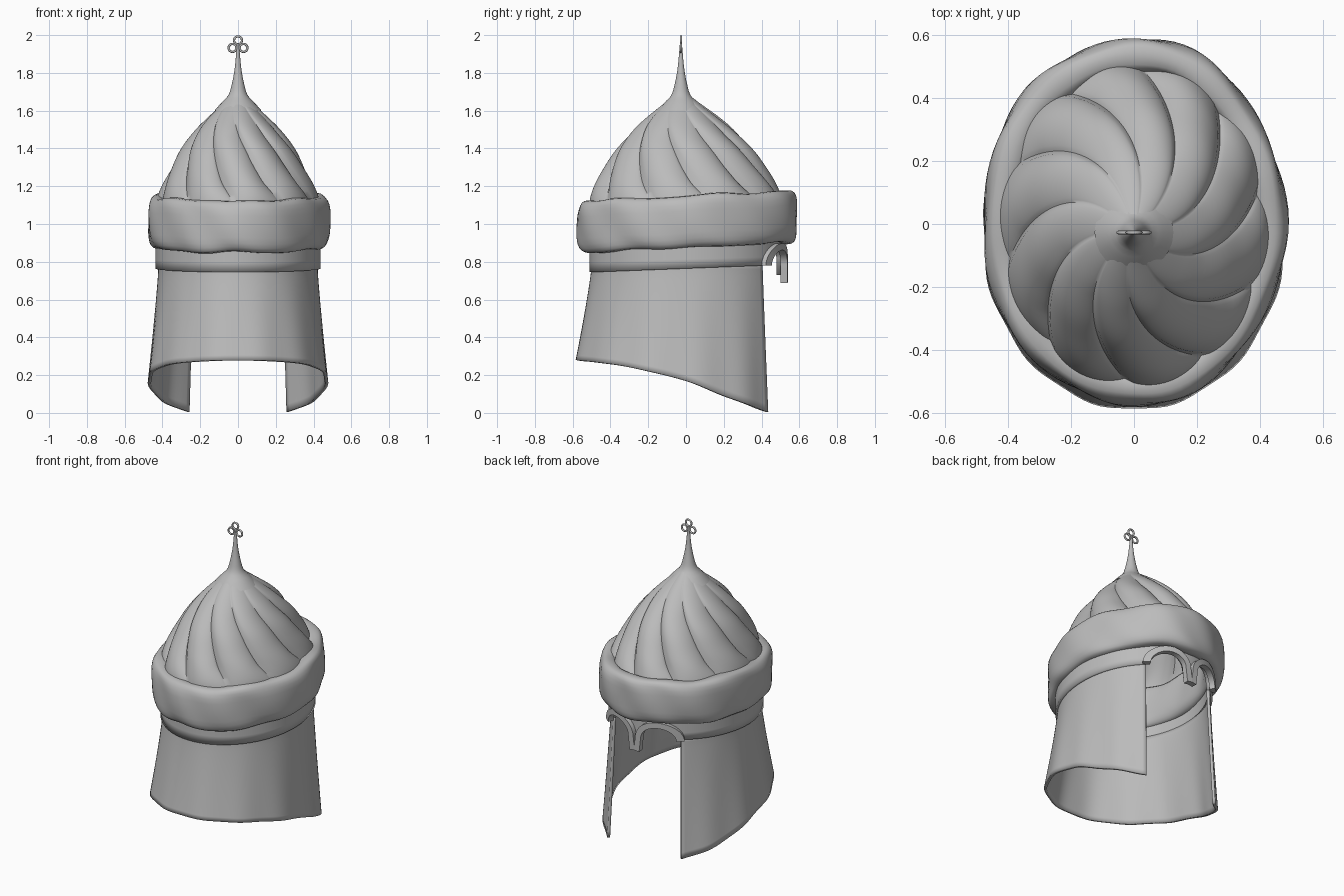
import bpy, math
from math import sin, cos, pi, radians, sqrt

if "Cube" in bpy.data.objects:
    bpy.data.objects.remove(bpy.data.objects["Cube"])

steel = bpy.data.materials.new("plain_grey")
steel.diffuse_color = (0.5, 0.5, 0.5, 1)
steel.use_nodes = True
steel.node_tree.nodes["Principled BSDF"].inputs["Base Color"].default_value = steel.diffuse_color


def finish(ob, angle=40):
    ob.data.materials.clear()
    ob.data.materials.append(steel)
    bpy.ops.object.select_all(action='DESELECT')
    ob.select_set(True)
    bpy.context.view_layer.objects.active = ob
    bpy.ops.object.shade_smooth_by_angle(angle=radians(angle))
    return ob


def surface(name, f, nu, nv, wrap_u=False, wrap_v=False, caps=False, thick=0, angle=40):
    """Grid surface from f(u, v) with u, v in 0..1."""
    cu, cv = (nu if wrap_u else nu + 1), (nv if wrap_v else nv + 1)
    verts = [f(i / nu, j / nv) for i in range(cu) for j in range(cv)]
    idx = lambda i, j: (i % cu) * cv + j % cv
    faces = [(idx(i, j), idx(i + 1, j), idx(i + 1, j + 1), idx(i, j + 1))
             for i in range(nu) for j in range(nv)]
    if caps:
        faces += [tuple(range(cv))[::-1], tuple(idx(nu, j) for j in range(cv))]
    me = bpy.data.meshes.new(name)
    me.from_pydata(verts, [], faces)
    ob = bpy.data.objects.new(name, me)
    bpy.context.collection.objects.link(ob)
    if thick:
        mod = ob.modifiers.new("thickness", 'SOLIDIFY')
        mod.thickness, mod.offset = thick, -1
    return finish(ob, angle)


def curve_at(pts, x):
    """Catmull-Rom lookup through (x, value) pairs."""
    x = min(max(x, pts[0][0]), pts[-1][0])
    k = max(i for i in range(len(pts) - 1) if pts[i][0] <= x)
    (x0, a), (x1, b) = pts[k], pts[k + 1]
    slope = lambda i: ((pts[min(i + 1, len(pts) - 1)][1] - pts[max(i - 1, 0)][1])
                       / (pts[min(i + 1, len(pts) - 1)][0] - pts[max(i - 1, 0)][0]))
    h = x1 - x0
    s = (x - x0) / h
    return ((2*s**3 - 3*s**2 + 1) * a + (s**3 - 2*s**2 + s) * h * slope(k)
            + (3*s**2 - 2*s**3) * b + (s**3 - s**2) * h * slope(k + 1))


# Dome with ten swirling flutes
DOME = [(1.0, 1.0), (1.12, 1.0), (1.2, .945), (1.3, .83), (1.4, .70),
        (1.5, .52), (1.57, .36), (1.64, .18), (1.69, .06)]


def dome(u, v):
    z = 1.0 + .69 * v
    r = curve_at(DOME, z)
    t = 2 * pi * u
    p = (u * 10) % 1
    flute = sin(pi * p ** .65) ** .8 if p > 0 else 0
    r *= 1 - .11 * (1 - flute) * min(1, (1.72 - z) / .25) * min(1, max(0, (z - 1.02) / .2))
    a = t + .95 * r ** 1.6
    return (.432 * r * cos(a), .517 * r * sin(a) - .025 * (1 - r), z)


surface("fluted_dome", dome, 200, 36, wrap_u=True, thick=.012, angle=60)

# Spire rising from the dome
SPIRE = [(1.60, .125), (1.645, .085), (1.68, .052), (1.74, .033), (1.82, .018), (1.9, .010), (1.95, .006)]


def spire(u, v):
    z = 1.60 + .35 * v
    r = curve_at(SPIRE, z)
    return (r * cos(2 * pi * u), r * sin(2 * pi * u) - .027, z)


surface("spire", spire, 24, 20, wrap_u=True, angle=60)

# Trefoil of three small rings
for x, z in ((0, 1.972), (-.029, 1.932), (.029, 1.932)):
    bpy.ops.mesh.primitive_torus_add(location=(x, -.027, z), rotation=(pi / 2, 0, 0),
                                     major_radius=.021, minor_radius=.006,
                                     major_segments=20, minor_segments=8)
    bpy.context.object.name = "finial_ring"
    finish(bpy.context.object, 60)


# Thick, slightly lumpy padded brim
def brim(u, v):
    t, s = 2 * pi * u, -2 * pi * v
    rnd = lambda c: math.copysign(abs(c) ** .65, c)
    lump = .006 * sin(5 * t + 2 * cos(s)) + .004 * sin(11 * t + 1 + 3 * sin(s))
    w = (.058 + lump) * rnd(cos(s))
    h = (.138 + .5 * lump) * rnd(sin(s))
    y = (.525 + w) * sin(t)
    return ((.424 + w) * cos(t), y + .008, 1.012 + .05 * y + h + .004 * sin(7 * t))


surface("padded_brim", brim, 96, 24, wrap_u=True, wrap_v=True, angle=60)


# Head band, cut into two eye arches on the face side
def band(u, v):
    t = 2 * pi * u
    x, y = .438 * cos(t), .51 * sin(t)
    zb = .745 + .036 * (y + .5) / .93
    if y > 0 and abs(x) < .255:
        zb = .78 + .1 * sqrt(max(0, 1 - ((abs(x) - .14) / .115) ** 2))
        if abs(x) < .03:
            zb = .73
    return (x, y, zb + (.96 - zb) * v)


surface("head_band", band, 160, 4, wrap_u=True, thick=.03)


# Brow trim: flat strip following each eye arch, ending in a nose point
def brow(side):
    def path(u):
        if u < .8:
            a = pi * u / .8
            return .14 + .115 * cos(a), .78 + .1 * sin(a)
        return .025 - .010 * (u - .8) / .2, .78 - .09 * (u - .8) / .2

    def f(u, v):
        (x0, z0), (x1, z1) = path(max(u - .01, 0)), path(min(u + .01, 1))
        dx, dz = x1 - x0, z1 - z0
        n = sqrt(dx * dx + dz * dz)
        k = int(round(v * 4)) % 4
        w = (-.018, .018, .018, -.018)[k]
        out = (-.012, -.012, .024, .024)[k]
        x, z = path(u)
        x, z = max(x - dz / n * w, 0), z + dx / n * w
        y = .515 * sqrt(1 - (x / .44) ** 2)
        q = 1 + out / .5
        return (side * x * q, y * q, z)
    return f


for side in (-1, 1):
    ob = surface("brow_trim", brow(side), 40, 4, wrap_v=True, caps=True)
    if side > 0:
        ob.data.flip_normals()

# Flared neck curtain, open at the face, with a sloping hem
HEM = [(-.5, .28), (-.3, .25), (0, .17), (.2, .085), (.41, .005)]


def curtain(u, v):
    t = radians(126 + 288 * u)
    zb = curve_at(HEM, .505 * sin(t))
    z = zb + (.80 - zb) * v
    s = max(0, (.76 - z) / .5)
    fold = .004 * sin(13 * t) * s
    flare = .09 * s ** 1.15 * (.5 - .5 * sin(t)) + .02 * s * max(0, sin(t)) + fold
    return ((.422 + flare) * cos(t), (.502 + flare) * sin(t), z)


surface("neck_curtain", curtain, 96, 20, thick=.018)
